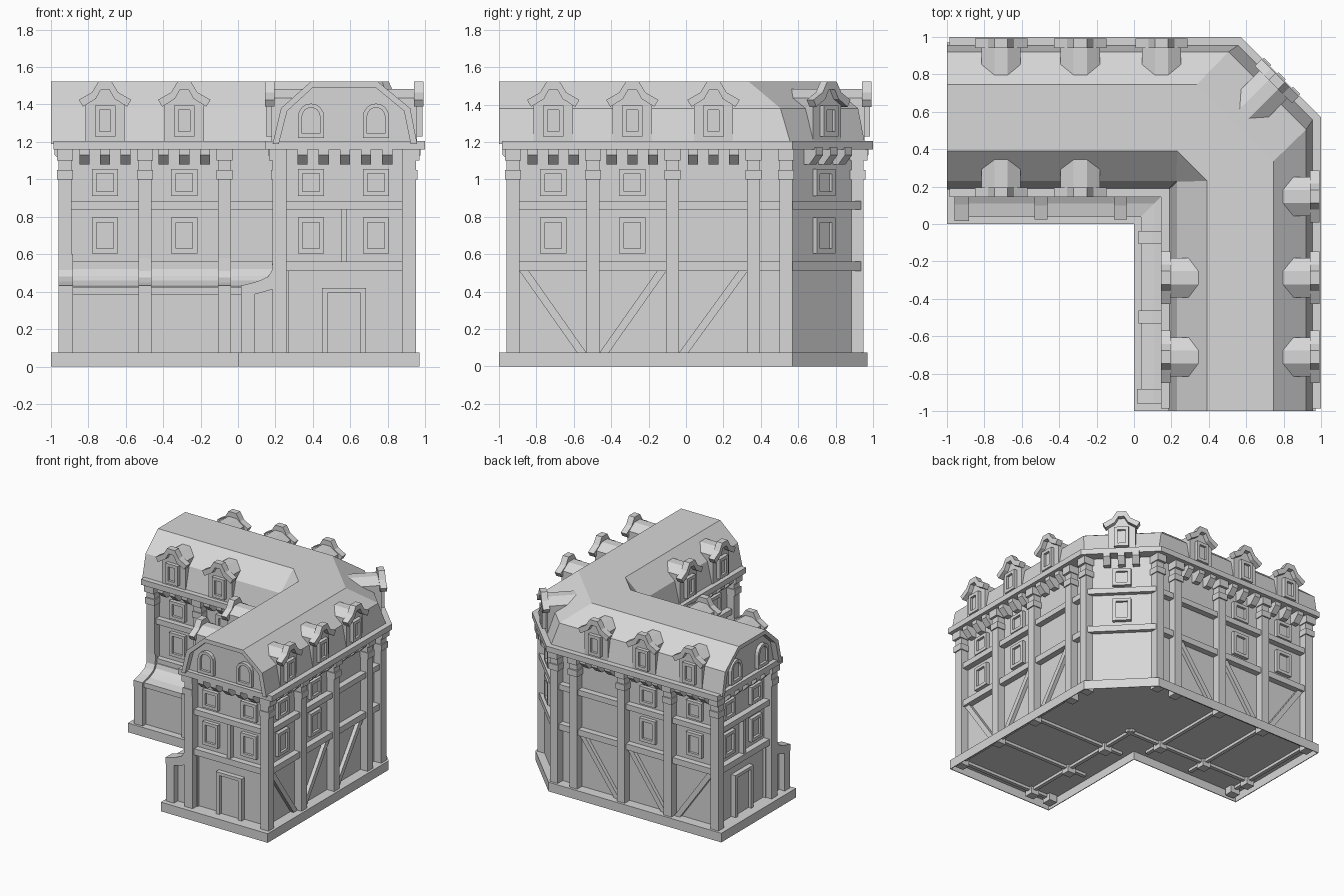
import bpy, bmesh, math
from mathutils import Matrix, Vector

if "Cube" in bpy.data.objects:
    bpy.data.objects.remove(bpy.data.objects["Cube"])

stone = bpy.data.materials.new("light_grey")
stone.use_nodes = True
GREY = (0.68, 0.68, 0.68, 1)
stone.diffuse_color = GREY
stone.node_tree.nodes["Principled BSDF"].inputs["Base Color"].default_value = GREY

parts = {}


def mesh(part):
    return parts.setdefault(part, bmesh.new())


def loft(part, loops):
    """Closed skin through loops of equal length, capped at both ends."""
    bm = mesh(part)
    rows = [[bm.verts.new(p) for p in loop] for loop in loops]
    n = len(rows[0])
    for a, b in zip(rows, rows[1:]):
        for i in range(n):
            bm.faces.new((a[i], a[(i + 1) % n], b[(i + 1) % n], b[i]))
    bm.faces.new(rows[0][::-1])
    bm.faces.new(rows[-1])


# Wall frames: u runs along the wall, d points out of it, z is up
def frame(origin, along, out):
    return Matrix(((along[0], out[0], 0, origin[0]), (along[1], out[1], 0, origin[1]),
                   (0, 0, 1, 0), (0, 0, 0, 1)))


def face_prism(part, m, pts, d0, d1):
    """Extrude a (u, z) outline through the wall depth."""
    loft(part, [[m @ Vector((u, d, z)) for u, z in pts] for d in (d0, d1)])


def side_prism(part, m, pts, u0, u1):
    """Extrude a (d, z) profile along the wall."""
    loft(part, [[m @ Vector((u, d, z)) for d, z in pts] for u in (u0, u1)])


def box(part, m, u, w, d0, d1, z0, z1):
    h = w / 2
    face_prism(part, m, [(u - h, z0), (u + h, z0), (u + h, z1), (u - h, z1)], d0, d1)


def strip(part, m, outer, inner, d0, d1):
    face_prism(part, m, outer + inner[::-1], d0, d1)


# L-shaped floor plan with a chamfered outer corner
def plan(inner, outer, end, z, c=0.57, k=0.0):
    pts = [(-end, inner), (inner - k, inner)]
    pts += [(inner, inner - k)] if k else []
    pts += [(inner, -end), (outer, -end), (outer, c), (c, outer), (-end, outer)]
    return [Vector((x, y, z)) for x, y in pts]


def slab(part, inner, outer, end, z0, z1):
    loft(part, [plan(inner, outer, end, z0), plan(inner, outer, end, z1)])


# Base, hollow underneath
loft("base", [plan(0.006, 0.964, 0.994, 0.068), plan(0.006, 0.964, 0.994, 0.0),
              plan(0.0, 0.97, 1.0, 0.0), plan(0.0, 0.97, 1.0, 0.075)])
slab("walls", 0.25, 0.885, 0.89, 0.07, 1.18)
slab("floor_bands", 0.205, 0.935, 0.94, 0.51, 0.56)
slab("floor_bands", 0.205, 0.935, 0.94, 0.84, 0.885)
slab("eaves", 0.145, 1.0, 0.985, 1.16, 1.205)

# Mansard roof with a small cut across the inner valley
loft("roof", [plan(0.185, 0.957, 0.95, 1.19, 0.56, 0.002),
              plan(0.23, 0.92, 0.95, 1.38, 0.505, 0.004),
              plan(0.39, 0.745, 0.95, 1.523, 0.335, 0.16)])


def rect(u, z0, z1, w):
    return [(u - w / 2, z0), (u - w / 2, z1), (u + w / 2, z1), (u + w / 2, z0)]


def window(m, u, z0, z1, w, d=0.0):
    t = 0.025
    box("window_panes", m, u, w, d - 0.02, d + 0.01, z0, z1)
    box("window_frames", m, u, w, d - 0.02, d + 0.03, z0, z0 + t)
    strip("window_frames", m, rect(u, z0 + t, z1, w),
          rect(u, z0 + t, z1 - t, w - 2 * t), d - 0.02, d + 0.03)


def arch(u, z0, spring, r):
    curve = [(u - r * math.cos(a * math.pi / 8), spring + r * math.sin(a * math.pi / 8))
             for a in range(9)]
    return [(u - r, z0)] + curve + [(u + r, z0)]


def arched_window(m, u, d):
    face_prism("window_panes", m, arch(u, 1.23, 1.335, 0.07), d - 0.02, d + 0.01)
    strip("window_frames", m, arch(u, 1.23, 1.335, 0.07),
          arch(u, 1.23, 1.335, 0.048), d - 0.02, d + 0.03)
    box("window_frames", m, u, 0.14, d - 0.02, d + 0.03, 1.22, 1.245)


def mirrored(half, u):
    return [(u - x, z) for x, z in half] + [(u + x, z) for x, z in half[::-1]]


def dormer(m, u, d=0.07):
    face_prism("dormer_bodies", m, mirrored([(0.105, 1.19), (0.105, 1.435), (0.035, 1.482)], u),
               d - 0.3, d)
    strip("dormer_pediments", m,
          mirrored([(0.14, 1.425), (0.07, 1.465), (0.035, 1.523)], u),
          mirrored([(0.118, 1.388), (0.05, 1.43), (0.022, 1.48)], u), d - 0.015, d + 0.037)
    window(m, u, 1.23, 1.395, 0.11, d)


def post(m, u):
    box("posts", m, u, 0.07, -0.01, 0.065, 0.01, 1.17)
    box("capitals", m, u, 0.085, -0.01, 0.075, 1.0, 1.05)
    box("capitals", m, u, 0.085, -0.01, 0.085, 1.1, 1.17)


def brackets(m, us):
    profile = [(-0.02, 1.08), (0.04, 1.08), (0.09, 1.13), (0.09, 1.17), (-0.02, 1.17)]
    for u in us:
        side_prism("brackets", m, profile, u - 0.027, u + 0.027)


def brace(m, u0, z0, u1, z1, w=0.025):
    face_prism("braces", m, [(u0 - w, z0), (u0 + w, z0), (u1 + w, z1), (u1 - w, z1)], -0.02, 0.03)


def bay(m, u):
    brackets(m, [u - 0.11, u, u + 0.11])


def bay_windows(m, u):
    window(m, u, 0.605, 0.795, 0.14)
    window(m, u, 0.91, 1.055, 0.14)


swap = Matrix(((0, 1, 0, 0), (1, 0, 0, 0), (0, 0, 1, 0), (0, 0, 0, 1)))
BAYS = (-0.71, -0.287)
POSTS = (-0.925, -0.497, -0.073)

# The two wings are mirror images across the diagonal
for side in (Matrix.Identity(4), swap):
    outer = side @ frame((0.885, 0), (0, 1), (1, 0))
    inner = side @ frame((0.25, 0), (0, 1), (-1, 0))
    gable = side @ frame((0, -0.89), (1, 0), (0, -1))

    # Street wall
    for u in POSTS + (0.36, 0.535):
        post(outer, u)
    for u in BAYS + (0.147,):
        dormer(outer, u)
        bay(outer, u)
    for u in BAYS:
        bay_windows(outer, u)
    brace(outer, -0.555, 0.07, -0.865, 0.51)
    brace(outer, -0.44, 0.07, -0.13, 0.51)
    brace(outer, -0.015, 0.07, 0.305, 0.51)

    # Courtyard wall with the flared ground floor
    for u in POSTS:
        post(inner, u)
    for u in BAYS:
        dormer(inner, u)
        bay(inner, u)
        bay_windows(inner, u)
    side_prism("flared_storey", inner, [(-0.02, 0.07), (0.19, 0.07), (0.19, 0.385), (0.213, 0.385),
               (0.213, 0.425), (0.14, 0.437), (0.09, 0.46), (0.062, 0.485), (0.05, 0.52),
               (-0.02, 0.54)], -0.91, 0.23)
    for u in POSTS[1:]:
        side_prism("flared_posts", inner, [(-0.02, 0.07), (0.225, 0.07), (0.225, 0.432), (0.15, 0.45),
                   (0.095, 0.475), (0.07, 0.51), (0.065, 0.58), (-0.02, 0.58)], u - 0.035, u + 0.035)
    box("flared_posts", gable, 0.055, 0.07, -0.01, 0.07, 0.01, 0.39)
    strip("flared_trim", gable, [(0.015, 0.432), (0.105, 0.455), (0.16, 0.48), (0.182, 0.515), (0.185, 0.6)],
          [(0.015, 0.38), (0.1, 0.388), (0.195, 0.415), (0.235, 0.46), (0.255, 0.52)], -0.01, 0.07)

    # Floor joists under the base
    for u in POSTS:
        box("floor_joists", gable, 0.5, 0.87, -0.905 - u, -0.875 - u, 0.045, 0.07)
    for u in (0.225, 0.915):
        box("floor_joists", gable, u, 0.03, -1.15, 0.06, 0.045, 0.07)

    # Gable end
    brackets(gable, [0.345 + 0.113 * i for i in range(5)])
    for u in (0.39, 0.737):
        bay_windows(gable, u)
        arched_window(gable, u, 0.06)
    box("posts", gable, 0.567, 0.03, -0.02, 0.04, 0.55, 0.85)
    strip("door_frame", gable, rect(0.567, 0.07, 0.42, 0.235), rect(0.567, 0.07, 0.395, 0.17), -0.02, 0.04)
    box("door", gable, 0.567, 0.18, -0.02, 0.015, 0.07, 0.4)
    strip("gable_trim", gable,
          [(0.185, 1.19), (0.23, 1.38), (0.39, 1.523), (0.745, 1.523), (0.92, 1.38), (0.957, 1.19)],
          [(0.218, 1.19), (0.263, 1.365), (0.4, 1.49), (0.735, 1.49), (0.887, 1.365), (0.922, 1.19)],
          0.06, 0.11)

# Chamfered corner
r = math.sqrt(0.5)
corner = frame((0.7275, 0.7275), (-r, r), (r, r))
dormer(corner, 0, 0.038)
bay(corner, 0)
bay_windows(corner, 0)

for name, bm in parts.items():
    bmesh.ops.recalc_face_normals(bm, faces=bm.faces)
    data = bpy.data.meshes.new(name)
    bm.to_mesh(data)
    bm.free()
    data.materials.append(stone)
    bpy.context.collection.objects.link(bpy.data.objects.new(name, data))
